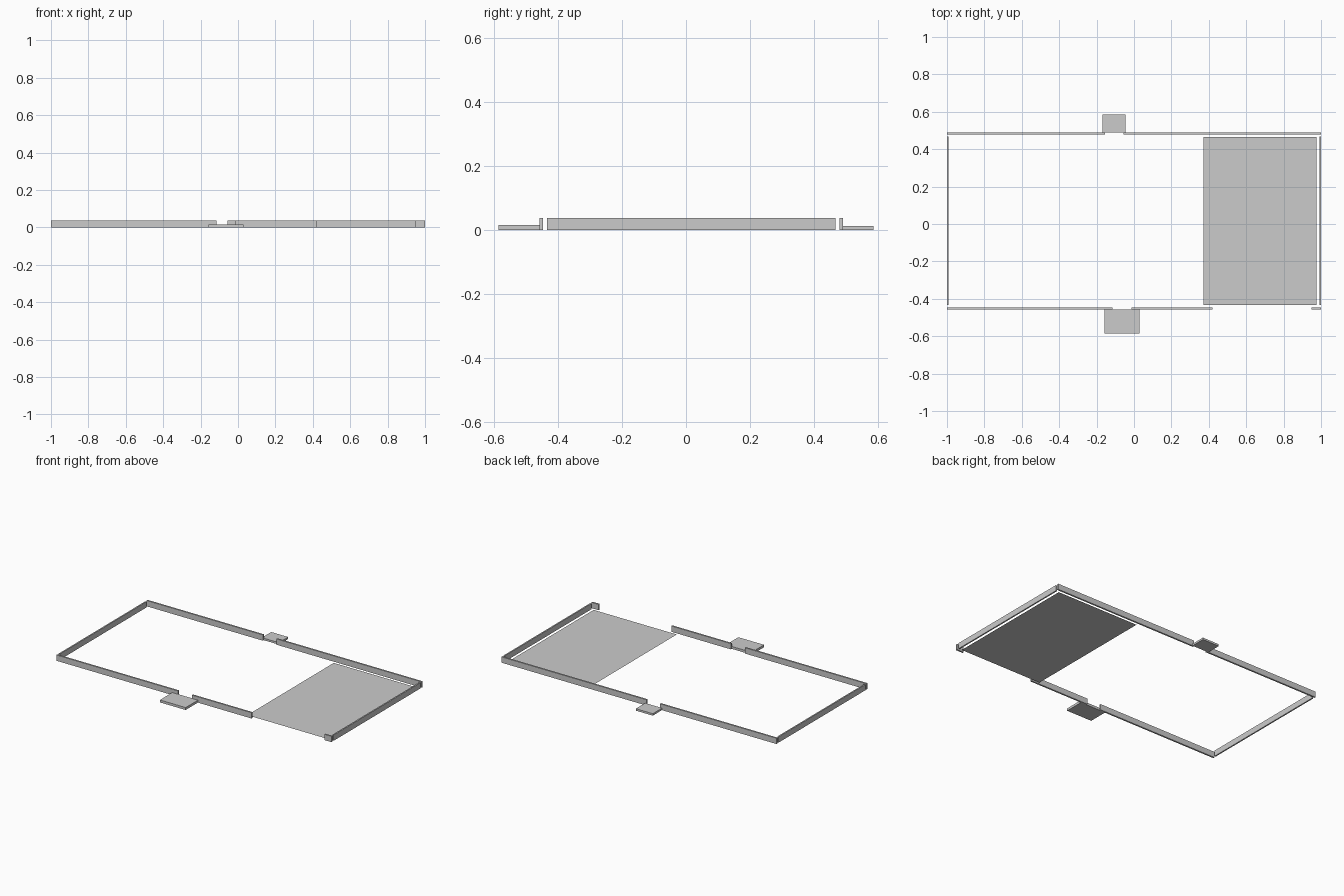
import bpy
import bmesh
from mathutils import Matrix, Vector

cube = bpy.data.objects.get("Cube")
if cube:
    bpy.data.objects.remove(cube, do_unlink=True)

grey = bpy.data.materials.new("light grey")
colour = (0.6, 0.6, 0.6, 1)
grey.diffuse_color = colour
grey.use_nodes = True
grey.node_tree.nodes["Principled BSDF"].inputs["Base Color"].default_value = colour


def add_part(name, x, y, height):
    """Block standing on the ground between the given x and y limits; flat if height is 0."""
    bm = bmesh.new()
    centre = Vector((sum(x) / 2, sum(y) / 2, height / 2))
    size = Vector((x[1] - x[0], y[1] - y[0], height, 1))
    place = Matrix.Translation(centre) @ Matrix.Diagonal(size)
    if height:
        bmesh.ops.create_cube(bm, size=1, matrix=place)
    else:
        bmesh.ops.create_grid(bm, x_segments=1, y_segments=1, size=0.5, matrix=place)
    mesh = bpy.data.meshes.new(name)
    bm.to_mesh(mesh)
    bm.free()
    mesh.materials.append(grey)
    obj = bpy.data.objects.new(name, mesh)
    bpy.context.collection.objects.link(obj)


WALL = 0.038
FRONT_Y = (-0.458, -0.447)
BACK_Y = (0.479, 0.49)
SIDE_Y = (-0.434, 0.467)

# Front wall, broken by a doorway and a wide opening
add_part("front_wall_right", (-1, -0.115), FRONT_Y, WALL)
add_part("front_wall_middle", (-0.013, 0.42), FRONT_Y, WALL)
add_part("front_wall_left", (0.949, 1), FRONT_Y, WALL)

# Back wall, broken by a doorway
add_part("back_wall_right", (-1, -0.155), BACK_Y, WALL)
add_part("back_wall_left", (-0.056, 1), BACK_Y, WALL)

# Side walls
add_part("right_wall", (-1, -0.991), SIDE_Y, WALL)
add_part("left_wall", (0.991, 1), SIDE_Y, WALL)

# Doorsteps
add_part("front_step", (-0.158, 0.029), (-0.585, -0.456), 0.016)
add_part("back_step", (-0.168, -0.045), (0.488, 0.585), 0.013)

# Flat floor sheet
add_part("floor", (0.371, 0.975), (-0.434, 0.465), 0)
